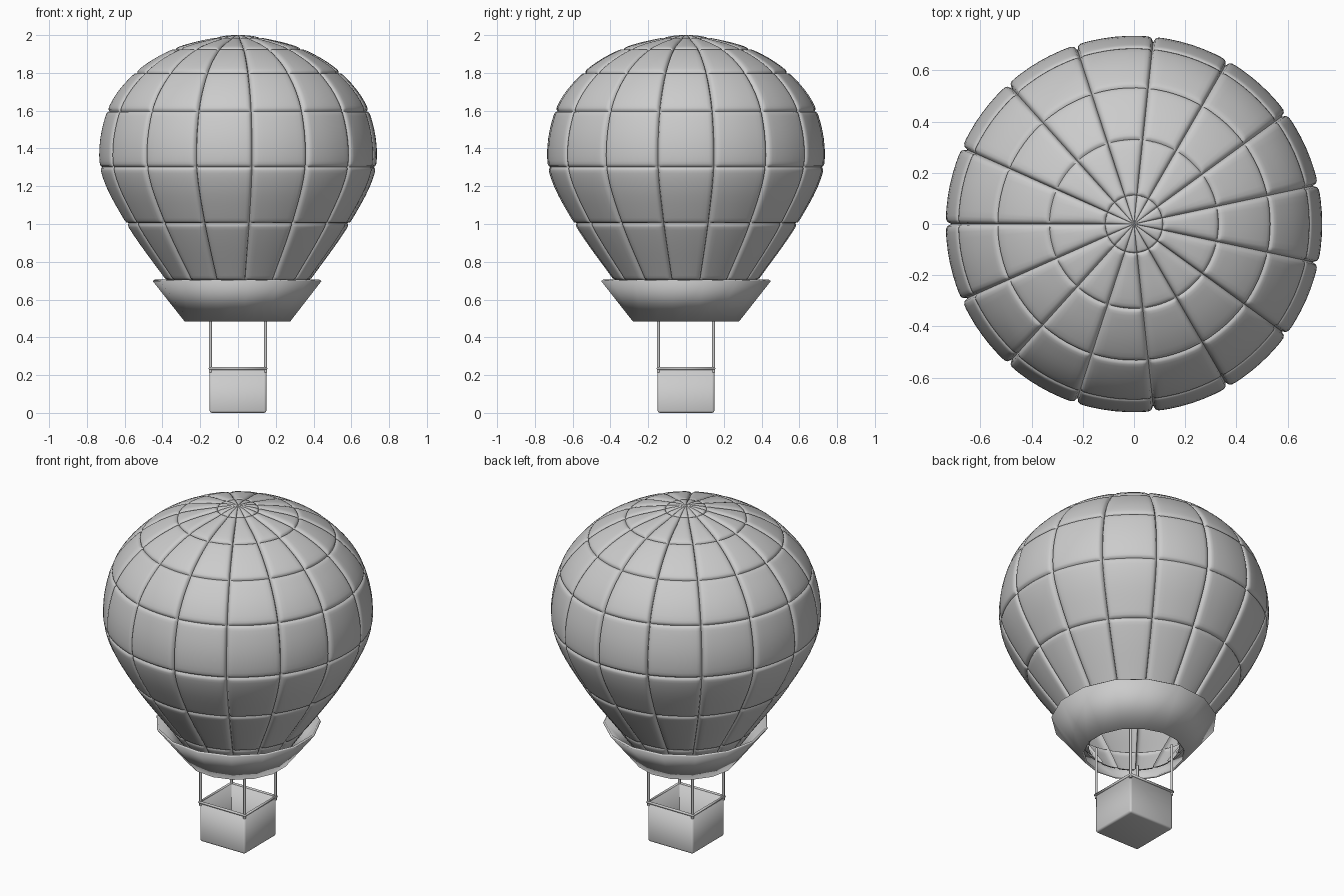
import bpy, bmesh, math
from mathutils import Vector

cube = bpy.data.objects.get("Cube")
if cube:
    bpy.data.objects.remove(cube, do_unlink=True)

GORES = 15
STEP = math.tau / GORES
STOPS = [0, 0.025, 0.06, 0.11, 0.2, 0.35, 0.5, 0.65, 0.8, 0.89, 0.94, 0.975]


def finish(name, bm, angle=40):
    mesh = bpy.data.meshes.new(name)
    bmesh.ops.recalc_face_normals(bm, faces=bm.faces)
    bm.to_mesh(mesh)
    bm.free()
    obj = bpy.data.objects.new(name, mesh)
    bpy.context.collection.objects.link(obj)
    bpy.ops.object.select_all(action='DESELECT')
    obj.select_set(True)
    bpy.context.view_layer.objects.active = obj
    bpy.ops.object.shade_smooth_by_angle(angle=math.radians(angle))
    return obj


def solidify(obj, thickness):
    mod = obj.modifiers.new("Thickness", 'SOLIDIFY')
    mod.thickness = thickness
    mod.offset = -1


def loft(bm, rows):
    for a, b in zip(rows, rows[1:]):
        n = len(a)
        for i in range(n):
            j = (i + 1) % n
            bm.faces.new((a[i], a[j], b[j], b[i]))


def tube(name, points, radius, cyclic=False):
    curve = bpy.data.curves.new(name, 'CURVE')
    curve.dimensions = '3D'
    curve.bevel_depth = radius
    curve.bevel_resolution = 3
    curve.use_fill_caps = True
    spline = curve.splines.new('POLY')
    spline.points.add(len(points) - 1)
    for p, co in zip(spline.points, points):
        p.co = (*co, 1)
    spline.use_cyclic_u = cyclic
    obj = bpy.data.objects.new(name, curve)
    bpy.context.collection.objects.link(obj)


def catmull(p0, p1, p2, p3, t):
    return 0.5 * (2 * p1 + (p2 - p0) * t + (2 * p0 - 5 * p1 + 4 * p2 - p3) * t * t
                  + (3 * p1 - p0 - 3 * p2 + p3) * t ** 3)


def sink(distance, width, depth):
    """Rounded drop of a padded panel towards its seam."""
    t = min(distance / width, 1) if width > 0 else 1
    return depth * (1 - math.sqrt(1 - (1 - t) ** 2))


# Envelope: padded panels between gore seams and horizontal seams
seams = [(0, 2.0), (.115, 1.988), (.335, 1.93), (.54, 1.805), (.692, 1.6),
         (.73, 1.3), (.59, 1.0), (.38, .7), (.255, .52)]
pts = [Vector(p) for p in seams]
pts = [Vector((-pts[1].x, pts[1].y))] + pts + [2 * pts[-1] - pts[-2]]
bm = bmesh.new()
rows = []
for k in range(1, len(pts) - 2):
    ctrl = pts[k - 1:k + 3]
    length = (ctrl[2] - ctrl[1]).length
    last = k == len(pts) - 3
    for t in STOPS + ([1] if last else []):
        if k == 1 and t == 0:
            continue
        p = catmull(*ctrl, t)
        tangent = (catmull(*ctrl, t + .01) - catmull(*ctrl, t - .01)).normalized()
        normal = Vector((-tangent.y, tangent.x))
        gore_width = p.x * STEP
        ring_drop = sink(min(t, 1 - t) * length, .025, .012)
        if k == 1:
            ring_drop = sink((1 - t) * length, .02, .006)
        row = []
        for g in range(GORES):
            for u in STOPS:
                side = min(u, 1 - u) * gore_width
                drop = sink(side, min(.026, .4 * gore_width), min(.022, .3 * gore_width))
                q = p - normal * max(drop, ring_drop)
                a = math.pi + (g + u) * STEP
                row.append(bm.verts.new((q.x * math.cos(a), q.x * math.sin(a), q.y)))
        rows.append(row)
loft(bm, rows)
pole = bm.verts.new((0, 0, 1.998))
for i, v in enumerate(rows[0]):
    bm.faces.new((v, pole, rows[0][i - 1]))
finish("envelope", bm, 60)

# Skirt around the mouth
bm = bmesh.new()
rows = []
for r, z in ((.272, .49), (.442, .705)):
    rows.append([bm.verts.new((r * math.cos(math.pi + i * STEP), r * math.sin(math.pi + i * STEP), z))
                 for i in range(GORES)])
loft(bm, rows)
solidify(finish("skirt", bm), .012)

# Basket: open box with rounded edges
HALF, TOP = .15, .235
bm = bmesh.new()
bmesh.ops.create_cube(bm, size=1)
for v in bm.verts:
    v.co = Vector((v.co.x * 2 * HALF, v.co.y * 2 * HALF, (v.co.z + .5) * TOP))
bmesh.ops.delete(bm, geom=[f for f in bm.faces if f.normal.z > .9], context='FACES')
bmesh.ops.bevel(bm, geom=[e for e in bm.edges if not e.is_boundary], offset=.012,
                segments=3, profile=.5, affect='EDGES')
solidify(finish("basket", bm), .01)

# Basket rim and corner posts
corners = [(-1, -1), (1, -1), (1, 1), (-1, 1)]
tube("basket_rim", [(x * HALF, y * HALF, TOP) for x, y in corners], .008, True)
for x, y in corners:
    name = ("back" if y > 0 else "front") + ("_left" if x > 0 else "_right") + "_post"
    tube(name, [(x * .146, y * .146, TOP - .02), (x * .146, y * .146, .53)], .008)
